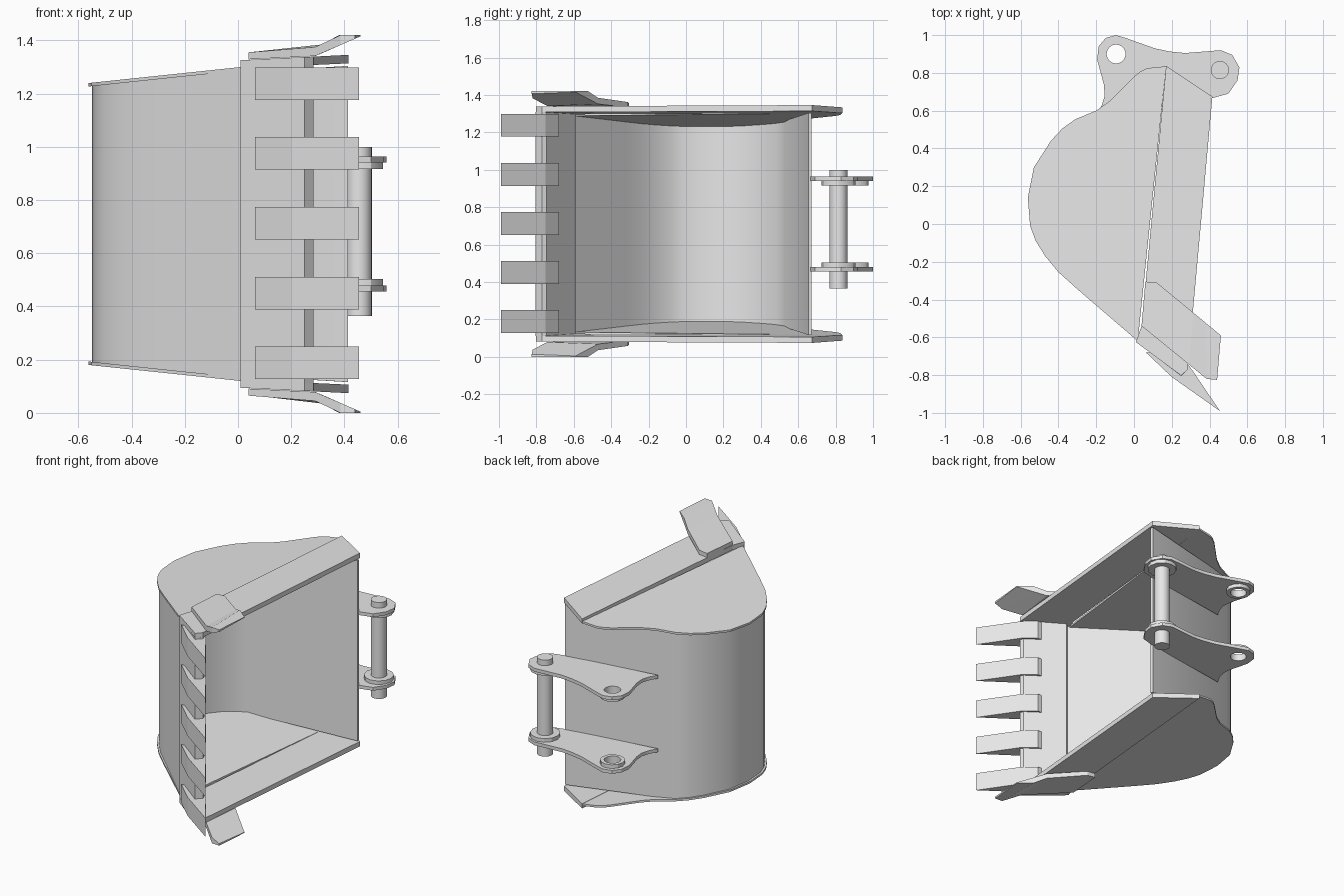
import bpy, bmesh, math

cube = bpy.data.objects.get("Cube")
if cube:
    bpy.data.objects.remove(cube, do_unlink=True)

MID = 0.71  # height of the symmetry plane
grey = bpy.data.materials.new("steel_grey")
grey.use_nodes = True
grey.diffuse_color = (0.8, 0.8, 0.8, 1)
grey.node_tree.nodes["Principled BSDF"].inputs["Base Color"].default_value = (0.8, 0.8, 0.8, 1)


def activate(ob):
    bpy.ops.object.select_all(action="DESELECT")
    ob.select_set(True)
    bpy.context.view_layer.objects.active = ob


def add_mesh(name, bm):
    bmesh.ops.recalc_face_normals(bm, faces=bm.faces)
    me = bpy.data.meshes.new(name)
    bm.to_mesh(me)
    bm.free()
    me.materials.append(grey)
    ob = bpy.data.objects.new(name, me)
    bpy.context.collection.objects.link(ob)
    return ob


def smooth(ob):
    activate(ob)
    bpy.ops.object.shade_smooth_by_angle(angle=math.radians(30))


def slabs(name, outlines, low, high):
    """Prisms over xy outlines, between two height functions of x."""
    bm = bmesh.new()
    for pts in outlines:
        a = [bm.verts.new((x, y, low(x))) for x, y in pts]
        b = [bm.verts.new((x, y, high(x))) for x, y in pts]
        bm.faces.new(a)
        bm.faces.new(b)
        for i in range(len(pts)):
            j = (i + 1) % len(pts)
            bm.faces.new((a[i], a[j], b[j], b[i]))
    return add_mesh(name, bm)


def pair(name, outlines, inner, outer):
    """The same plate above and below the symmetry plane."""
    for side, s in (("upper_", 1), ("lower_", -1)):
        slabs(side + name, outlines,
              lambda x: MID + s * inner(x), lambda x: MID + s * outer(x))


def circle(cx, cy, r, n):
    return [(cx + r * math.cos(math.tau * i / n), cy + r * math.sin(math.tau * i / n))
            for i in range(n)]


def pierced(name, loops, z, thick):
    """Flat plate from an outline and holes, centred on height z."""
    cu = bpy.data.curves.new(name, "CURVE")
    cu.dimensions = "2D"
    cu.fill_mode = "BOTH"
    cu.extrude = thick / 2
    for pts in loops:
        sp = cu.splines.new("POLY")
        sp.points.add(len(pts) - 1)
        for p, (x, y) in zip(sp.points, pts):
            p.co = (x, y, 0, 1)
        sp.use_cyclic_u = True
    cu.materials.append(grey)
    ob = bpy.data.objects.new(name, cu)
    ob.location.z = z
    bpy.context.collection.objects.link(ob)
    activate(ob)
    bpy.ops.object.convert(target="MESH")
    smooth(bpy.context.view_layer.objects.active)


def wall_h(x):
    return 0.53 + 0.105 * (x + 0.56)


# Curved back of the bucket
back = [(0.02, -0.62), (-0.3, -0.345), (-0.4, -0.255), (-0.47, -0.17), (-0.52, -0.09),
        (-0.55, -0.01), (-0.562, 0.14), (-0.53, 0.3), (-0.44, 0.44), (-0.38, 0.505),
        (-0.31, 0.555)]
path = [back[0]] + [(x * 0.975, y * 0.98) for x, y in back[1:]] + [(0.41, 0.672)]
bm = bmesh.new()
rows = []
for x, y in path:
    h = min(wall_h(x), 0.6) - 0.006
    rows.append([bm.verts.new((x, y, MID - h)), bm.verts.new((x, y, MID + h))])
for (a, b), (c, d) in zip(rows, rows[1:]):
    bm.faces.new((a, c, d, b))
me = bpy.data.meshes.new("bucket_shell")
bm.to_mesh(me)
bm.free()
me.materials.append(grey)
shell = bpy.data.objects.new("bucket_shell", me)
bpy.context.collection.objects.link(shell)
mod = shell.modifiers.new("thickness", "SOLIDIFY")
mod.thickness = 0.018
mod.offset = 1
activate(shell)
bpy.ops.object.modifier_apply(modifier="thickness")
smooth(shell)

# Tapered side walls
wall = back + [(-0.2, 0.6), (-0.13, 0.65), (0, 0.78), (0.035, 0.808), (0.07, 0.825), (0.17, 0.835)]
pair("side_wall", [wall], lambda x: wall_h(x) - 0.013, wall_h)

# Thick strips along the mouth of the side walls
strip = [(0.17, 0.837), (0.415, 0.675), (0.284, -0.77), (0.25, -0.803), (0.01, -0.625), (0.04, -0.54)]
pair("mouth_strip", [strip], lambda x: 0.585 + 0.045 * x, lambda x: 0.615 + 0.05 * x)

# Flared side cutters, bent outward
flat = [(0.06, -0.305), (0.12, -0.31), (0.315, -0.47), (0.29, -0.743), (0.04, -0.54)]
bent = [(0.315, -0.47), (0.38, -0.524), (0.385, -0.82), (0.29, -0.743)]
tip = [(0.38, -0.524), (0.46, -0.59), (0.44, -0.825), (0.385, -0.82)]
pair("side_cutter", [flat, bent, tip],
     lambda x: 0.617 + 0.05 * x if x < 0.3 else 0.635 + 0.44 * (x - 0.3),
     lambda x: min(0.642 + 0.08 * x + 0.5 * max(0, x - 0.3), 0.71))

# Cutting lip
lip = [(0.01, -0.622), (0.25, -0.805), (0.284, -0.77), (0.275, -0.745), (0.055, -0.59)]
slabs("cutting_lip", [lip], lambda x: MID - 0.6, lambda x: MID + 0.6)

# Digging teeth
tooth = [(0.063, -0.68), (0.2, -0.81), (0.455, -0.99), (0.292, -0.75), (0.21, -0.68)]
for i in range(5):
    z = 0.188 + 0.2625 * i
    slabs(f"tooth_{i + 1}", [tooth], lambda x: z - 0.061, lambda x: z + 0.061)

# Hinge lugs with bosses
hole, pin = (-0.095, 0.9), (0.455, 0.815)
lug = [(-0.2, 0.575), (-0.17, 0.63), (-0.155, 0.68), (-0.16, 0.74), (-0.195, 0.87), (-0.187, 0.94),
       (-0.15, 0.985), (-0.095, 1.0), (-0.045, 0.985), (0.11, 0.93), (0.19, 0.913), (0.27, 0.905),
       (0.46, 0.92), (0.52, 0.895), (0.558, 0.83), (0.548, 0.76), (0.5, 0.69), (0.42, 0.668)]
for side, s in (("upper_", 1), ("lower_", -1)):
    pierced(side + "lug", [lug, circle(*hole, 0.05, 24)], MID + s * 0.242, 0.022)
    pierced(side + "hole_boss", [circle(*hole, 0.075, 12), circle(*hole, 0.05, 24)],
            MID + s * 0.219, 0.024)
    pierced(side + "pin_boss", [circle(*pin, 0.09, 12), circle(*pin, 0.046, 24)],
            MID + s * 0.219, 0.024)

# Hinge pin
smooth(slabs("hinge_pin", [circle(*pin, 0.048, 24)], lambda x: 0.365, lambda x: 1.0))
